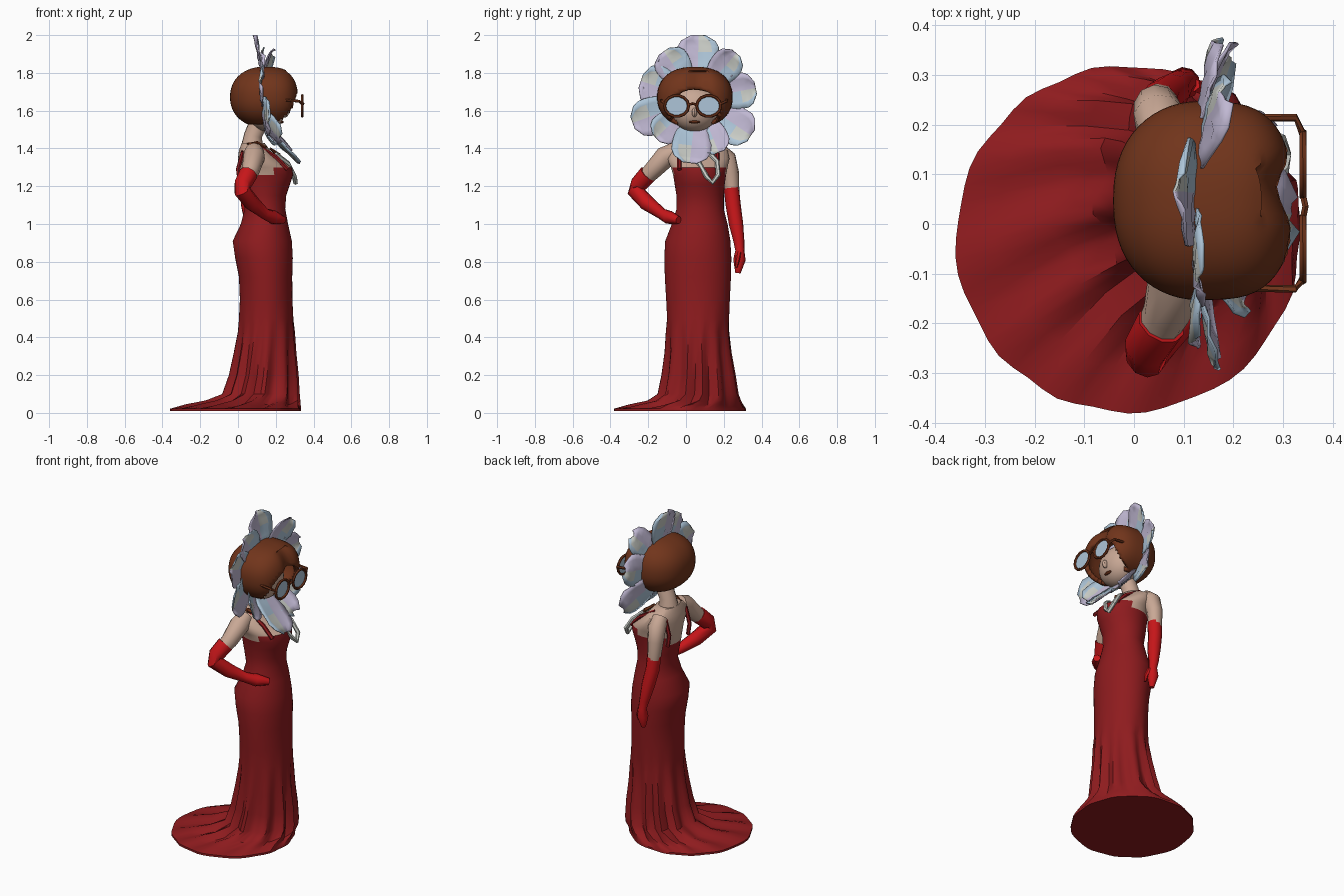
import bpy, bmesh, math, random
from mathutils import Vector

random.seed(4)
cube = bpy.data.objects.get("Cube")
if cube:
    bpy.data.objects.remove(cube)


def material(name, rgb):
    m = bpy.data.materials.new(name)
    m.use_nodes = True
    m.diffuse_color = (*rgb, 1)
    m.node_tree.nodes["Principled BSDF"].inputs["Base Color"].default_value = (*rgb, 1)
    return m


DRESS = material("dark red cloth", (0.27, 0.011, 0.013))
GLOVE = material("bright red satin", (0.57, 0.008, 0.01))
SKIN = material("skin", (0.58, 0.39, 0.3))
HAIR = material("auburn", (0.165, 0.035, 0.011))
BLUE = material("pale blue", (0.42, 0.56, 0.69))
LILAC = material("pale lilac", (0.53, 0.48, 0.65))
CREAM = material("pearl grey", (0.58, 0.6, 0.56))


def finish(name, bm, mats, angle=40):
    bmesh.ops.recalc_face_normals(bm, faces=bm.faces)
    mesh = bpy.data.meshes.new(name)
    bm.to_mesh(mesh)
    bm.free()
    for m in mats:
        mesh.materials.append(m)
    ob = bpy.data.objects.new(name, mesh)
    bpy.context.collection.objects.link(ob)
    bpy.ops.object.select_all(action='DESELECT')
    ob.select_set(True)
    bpy.context.view_layer.objects.active = ob
    bpy.ops.object.shade_smooth_by_angle(angle=math.radians(angle))
    return ob


def loft(name, rings, mats, rule=None, closed=False):
    """Skin a list of point rings; close the ends or join them in a loop."""
    bm = bmesh.new()
    rows = [[bm.verts.new(p) for p in ring] for ring in rings]
    n = len(rows[0])
    pairs = list(zip(rows, rows[1:])) + ([(rows[-1], rows[0])] if closed else [])
    for a, b in pairs:
        for i in range(n):
            bm.faces.new((a[i], a[(i + 1) % n], b[(i + 1) % n], b[i]))
    if not closed:
        bm.faces.new(rows[0])
        bm.faces.new(rows[-1])
    if rule:
        for f in bm.faces:
            f.material_index = rule(f.calc_center_median())
    return finish(name, bm, mats)


def tube(name, path, radii, mats, sides=10, closed=False):
    pts = [Vector(p) for p in path]
    n = len(pts)
    rings = []
    for i, p in enumerate(pts):
        ahead = pts[(i + 1) % n] if closed else pts[min(i + 1, n - 1)]
        behind = pts[i - 1] if closed else pts[max(i - 1, 0)]
        t = (ahead - behind).normalized()
        u = t.cross(Vector((1, 0.1, 0.05))).normalized()
        v = t.cross(u)
        r = radii[i] if isinstance(radii, list) else radii
        rings.append([p + r * (math.cos(a) * u + math.sin(a) * v)
                      for a in (math.tau * k / sides for k in range(sides))])
    return loft(name, rings, mats, closed=closed)


def ellipsoid(bm, centre, radii, u=24, v=16):
    made = bmesh.ops.create_uvsphere(bm, u_segments=u, v_segments=v, radius=1)["verts"]
    for vert in made:
        vert.co = Vector([c + r * k for c, r, k in zip(centre, radii, vert.co)])


def span_ring(z, x0, x1, y0, y1, flute=0.0, lift=0.0, sides=60):
    """Oval ring filling the given extents, with optional pleats."""
    ring = []
    for i in range(sides):
        a = math.tau * i / sides
        wave = math.sin(12 * a + math.sin(3 * a))
        k = 1 + flute * (wave - 0.5)
        ring.append(Vector(((x0 + x1) / 2 + k * (x1 - x0) / 2 * math.cos(a),
                            (y0 + y1) / 2 + k * (y1 - y0) / 2 * math.sin(a),
                            z + lift * wave)))
    return ring


# Gown: train, fluted skirt, fitted hips and bodice, then bare shoulders
gown = [
    (0.01, -0.36, 0.335, -0.38, 0.32, 0.01), (0.022, -0.36, 0.335, -0.38, 0.32, 0.01),
    (0.038, -0.28, 0.33, -0.3, 0.305, 0.02, 0.008), (0.055, -0.17, 0.325, -0.2, 0.29, 0.05, 0.012),
    (0.1, -0.08, 0.32, -0.145, 0.275, 0.08), (0.2, -0.045, 0.315, -0.125, 0.26, 0.08),
    (0.32, -0.02, 0.305, -0.11, 0.24, 0.06), (0.43, 0.0, 0.3, -0.105, 0.23, 0.03),
    (0.5, 0.005, 0.293, -0.1, 0.228, 0),
    (0.6, 0.01, 0.288, -0.105, 0.232, 0), (0.72, 0.005, 0.287, -0.112, 0.238, 0),
    (0.82, -0.015, 0.29, -0.115, 0.24, 0), (0.91, -0.028, 0.285, -0.11, 0.235, 0),
    (1.0, 0.015, 0.265, -0.075, 0.22, 0), (1.08, 0.035, 0.25, -0.05, 0.2, 0),
    (1.15, 0.02, 0.255, -0.05, 0.2, 0), (1.21, 0.01, 0.275, -0.06, 0.205, 0),
    (1.26, 0.003, 0.292, -0.068, 0.212, 0), (1.3, 0.0, 0.285, -0.08, 0.22, 0),
    (1.345, 0.0, 0.22, -0.1, 0.23, 0), (1.39, 0.005, 0.17, -0.09, 0.22, 0),
    (1.43, 0.02, 0.14, -0.02, 0.15, 0)]
loft("gown_and_torso", [span_ring(*g) for g in gown], [DRESS, SKIN],
     lambda c: int(c.z > 1.225 + 0.3 * c.x))
tube("neck", [(0.075, 0.065, 1.4), (0.08, 0.065, 1.47), (0.12, 0.06, 1.56)],
     [0.062, 0.048, 0.05], [SKIN], 14)
for label, y in (("right", -0.035), ("left", 0.165)):
    tube(label + "_strap", [(0.262, y, 1.29), (0.2, y, 1.355), (0.1, y, 1.412),
                            (0.025, y, 1.38), (0.0, y, 1.29), (0.01, y, 1.22)],
         0.012, [DRESS], 6)

# Right arm bent with the hand on the hip
tube("right_arm", [(0.085, -0.05, 1.385), (0.085, -0.11, 1.355), (0.065, -0.18, 1.28),
                   (0.035, -0.235, 1.225)], [0.05, 0.058, 0.048, 0.04], [SKIN])
tube("right_glove", [(0.055, -0.2, 1.265), (0.025, -0.25, 1.21), (0.022, -0.268, 1.175),
                     (0.075, -0.205, 1.11), (0.14, -0.13, 1.055), (0.19, -0.09, 1.035),
                     (0.24, -0.04, 1.02)],
     [0.05, 0.046, 0.044, 0.042, 0.03, 0.036, 0.02], [GLOVE])
# Left arm hanging at the side
tube("left_arm", [(0.06, 0.17, 1.385), (0.05, 0.215, 1.345), (0.045, 0.235, 1.27),
                  (0.05, 0.245, 1.16)], [0.046, 0.052, 0.046, 0.038], [SKIN])
tube("left_glove", [(0.05, 0.24, 1.19), (0.055, 0.25, 1.1), (0.075, 0.265, 1.0),
                    (0.09, 0.28, 0.91), (0.1, 0.285, 0.86), (0.1, 0.283, 0.81),
                    (0.1, 0.275, 0.74)],
     [0.041, 0.04, 0.038, 0.029, 0.024, 0.033, 0.014], [GLOVE])
tube("left_thumb", [(0.12, 0.28, 0.85), (0.14, 0.27, 0.8), (0.14, 0.265, 0.77)],
     [0.014, 0.012, 0.007], [GLOVE], 6)

# Face
bm = bmesh.new()
ellipsoid(bm, (0.15, 0.045, 1.61), (0.1, 0.13, 0.12))
ellipsoid(bm, (0.25, 0.045, 1.59), (0.02, 0.014, 0.025), 8, 6)
finish("face", bm, [SKIN])
bm = bmesh.new()
ellipsoid(bm, (0.23, 0.045, 1.54), (0.012, 0.03, 0.008), 10, 6)
finish("lips", bm, [HAIR])


# Full bobbed hair shell, boxy in front, open over the face and underneath
def boxy(k, power):
    return math.copysign(abs(k) ** power, k)


def face_oval(p):
    return math.hypot((p.y - 0.045) / 0.14, (p.z - 1.595) / 0.12)


bm = bmesh.new()
bmesh.ops.create_uvsphere(bm, u_segments=56, v_segments=36, radius=1)
for v in bm.verts:
    x, y, z = v.co
    depth = 0.192 * x ** 0.6 if x > 0 else 0.172 * x
    notch = 0.03 * math.exp(-((y - 0.1) / 0.2) ** 2) if x > 0.5 else 0
    v.co = (0.13 + depth - notch, 0.047 + 0.2 * boxy(y, 0.85), 1.672 + 0.16 * boxy(z, 0.9))
opening = [f for f in bm.faces for c in [f.calc_center_median()]
           if c.z < 1.525 or (c.x > 0.19 and face_oval(c) < 1)]
bmesh.ops.delete(bm, geom=opening, context='FACES')
for v in bm.verts:
    if v.is_boundary and v.co.x > 0.19 and v.co.z > 1.56:
        k = face_oval(v.co)
        v.co.y = 0.045 + (v.co.y - 0.045) / k
        v.co.z = 1.595 + (v.co.z - 1.595) / k
hair = finish("hair", bm, [HAIR])
hair.modifiers.new("thickness", 'SOLIDIFY').thickness = 0.025
# Loose locks at the nape and collarbone
tube("shoulder_lock", [(0.05, -0.02, 1.425), (0.1, -0.04, 1.425), (0.15, -0.02, 1.405)],
     [0.006, 0.015, 0.006], [HAIR], 6)
tube("collar_lock", [(0.17, 0.06, 1.4), (0.215, 0.1, 1.365), (0.2, 0.13, 1.37)],
     [0.006, 0.012, 0.006], [HAIR], 6)

# Glasses
for label, y in (("right", -0.05), ("left", 0.12)):
    loop = [(0.34, y + 0.064 * math.cos(a), 1.625 + 0.056 * math.sin(a))
            for a in (math.tau * i / 14 for i in range(14))]
    tube(label + "_glasses_rim", loop, 0.008, [HAIR], 6, closed=True)
    bm = bmesh.new()
    bm.faces.new([bm.verts.new((0.338, p[1], p[2])) for p in loop])
    finish(label + "_lens", bm, [BLUE])
    side = -1 if y < 0 else 1
    end = 0.042 + side * 0.172
    tube(label + "_glasses_temple", [(0.34, y + side * 0.06, 1.635), (0.325, end, 1.65),
                                     (0.2, end, 1.66)], 0.008, [HAIR], 6)
tube("glasses_bridge", [(0.34, 0.012, 1.63), (0.345, 0.035, 1.638), (0.34, 0.058, 1.63)],
     0.007, [HAIR], 6)


# Flower collar: cupped petals fanned around the head
def petal(name, degrees, reach, lean, half):
    a = math.radians(degrees)
    along, across = Vector((0, math.cos(a), math.sin(a))), Vector((0, -math.sin(a), math.cos(a)))
    bm = bmesh.new()
    rows, cols, start = 8, 6, 0.1
    grid = []
    for i in range(rows + 1):
        t = i / rows
        width = half * (0.45 + 0.55 * math.sin(math.pi * min(t * 0.8, 0.5)))
        if t > 0.7:
            width *= math.sqrt(max(0.12, 1 - ((t - 0.7) / 0.31) ** 2))
        line = []
        for j in range(cols + 1):
            s = 2 * j / cols - 1
            r = start + (reach - start) * t
            p = Vector((0.12, 0.06, 1.66)) + along * r + across * (s * width)
            p.x += lean * max(0, r - 0.14) + 0.02 * s * s * t + random.uniform(-0.005, 0.005)
            line.append(bm.verts.new(p))
        grid.append(line)
    for i in range(rows):
        for j in range(cols):
            f = bm.faces.new((grid[i][j], grid[i + 1][j], grid[i + 1][j + 1], grid[i][j + 1]))
            f.material_index = 2 if i > 4 and j in (1, 2) else int(j > 2)
    ob = finish(name, bm, [BLUE, LILAC, CREAM], 30)
    ob.modifiers.new("thickness", 'SOLIDIFY').thickness = 0.006


petals = [(89, 0.34, -0.2, 0.11), (50, 0.32, 0.3, 0.085), (11, 0.315, 0.2, 0.095),
          (-34, 0.34, 0.35, 0.1), (-68, 0.3, 0.9, 0.08), (-97, 0.34, 0.95, 0.105),
          (-137, 0.3, 0.6, 0.085), (200, 0.365, 0.15, 0.1), (162, 0.315, -0.05, 0.11),
          (125, 0.31, 0, 0.095)]
for number, spec in enumerate(petals, 1):
    petal(f"petal_{number}", *spec)

# Pearl necklace loop on the chest
tube("necklace", [(0.2, 0.02, 1.37), (0.265, 0.07, 1.32), (0.3, 0.11, 1.25), (0.305, 0.14, 1.22),
                  (0.295, 0.17, 1.26), (0.25, 0.165, 1.33), (0.2, 0.13, 1.37)],
     0.013, [CREAM], 6)
